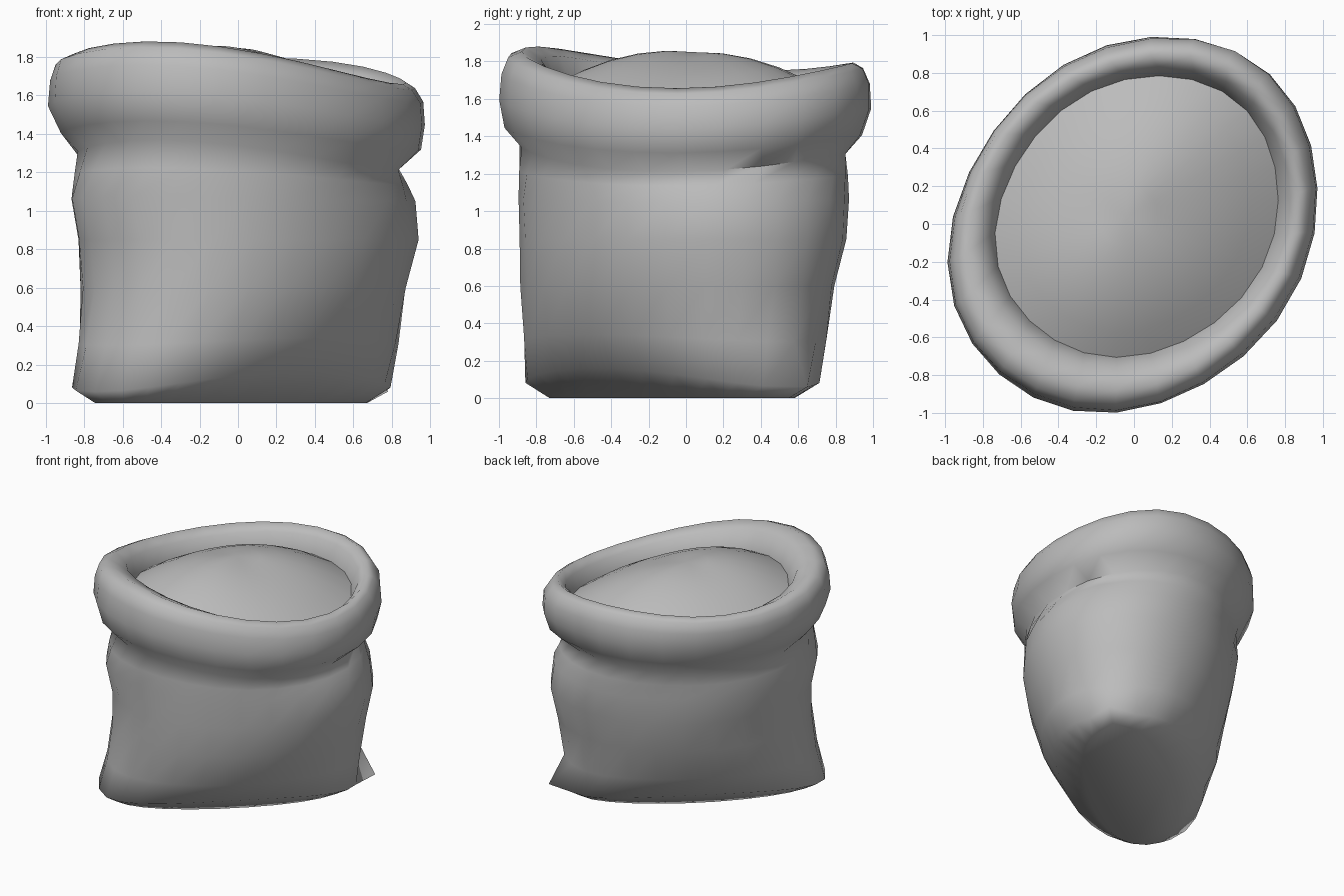
import bpy
import bmesh
from math import sin, cos, pi, radians, copysign

cube = bpy.data.objects.get("Cube")
if cube:
    bpy.data.objects.remove(cube, do_unlink=True)

SIDES = 26

cloth = bpy.data.materials.new("grey cloth")
cloth.use_nodes = True
cloth.diffuse_color = (0.5, 0.5, 0.5, 1)
cloth.node_tree.nodes["Principled BSDF"].inputs["Base Color"].default_value = (0.5, 0.5, 0.5, 1)


def sag(a):
    """Uneven height of the rolled rim around the sack."""
    return -0.058 * cos(a) - 0.028 * sin(a) - 0.052 * cos(2 * a) + 0.035 * sin(2 * a)


def ring(bm, z, long, short, cx, cy, turn, tilt, box=1.0, lift=0.0, spike=0.0):
    """One oval loop, turned and tilted; box squares its ends, lift raises its long sides."""
    verts = []
    turn = radians(turn)
    for i in range(SIDES):
        t = 2 * pi * i / SIDES
        dent = 1 + 0.005 * (sin(3 * t + 4 * z) + sin(5 * t - 7 * z))
        u = long * dent * cos(t) + (spike if i == 0 else 0)
        w = short * dent * copysign(abs(sin(t)) ** box, sin(t))
        x = cx + u * cos(turn) - w * sin(turn)
        y = cy + u * sin(turn) + w * cos(turn)
        verts.append(bm.verts.new((x, y, z + tilt * sag(t + turn) + lift * sin(t) ** 2)))
    return verts


def bridge(bm, a, b):
    for i in range(SIDES):
        j = (i + 1) % SIDES
        bm.faces.new((a[i], a[j], b[j], b[i]))


def finish(bm, name):
    mesh = bpy.data.meshes.new(name)
    bm.to_mesh(mesh)
    bm.free()
    mesh.materials.append(cloth)
    obj = bpy.data.objects.new(name, mesh)
    bpy.context.collection.objects.link(obj)
    bpy.ops.object.select_all(action="DESELECT")
    obj.select_set(True)
    bpy.context.view_layer.objects.active = obj
    bpy.ops.object.shade_smooth_by_angle(angle=radians(75))


# Sack: base, sagging body, neck, rolled rim and inner wall
# height, long radius, short radius, centre x, centre y, turn, tilt, box, lift
profile = [
    (0.00, 0.88, 0.33, -0.03, -0.08, 42, 0.0, 0.8, 0.0),
    (0.06, 0.96, 0.54, -0.03, -0.08, 42, 0.0, 0.8, 0.10),
    (0.30, 0.94, 0.65, 0.00, -0.06, 43, 0.0, 0.9, 0.04),
    (0.60, 0.945, 0.73, 0.03, -0.04, 44, 0.0, 1.0),
    (0.85, 0.97, 0.78, 0.05, -0.01, 43, 0.0, 1.0),
    (1.06, 0.98, 0.79, 0.02, -0.015, 43, 0.1, 1.0),
    (1.18, 0.95, 0.79, 0.01, -0.02, 48, 0.4, 1.0),
    (1.29, 0.92, 0.79, 0.00, -0.02, 53, 0.7, 1.0),
    (1.39, 1.03, 0.86, 0.02, -0.02, 49, 0.7, 1.0),
    (1.53, 1.07, 0.90, 0.00, -0.005, 48, 0.8, 1.0),
    (1.66, 1.06, 0.89, 0.00, 0.00, 48, 0.9, 1.0),
    (1.74, 1.02, 0.86, -0.01, 0.00, 48, 1.0, 1.0),
    (1.77, 0.95, 0.81, 0.00, 0.01, 47, 1.0, 1.0),
    (1.72, 0.86, 0.74, 0.02, 0.03, 45, 1.0, 1.0),
    (1.60, 0.80, 0.69, 0.02, 0.04, 44, 0.8, 1.0),
    (1.48, 0.78, 0.67, 0.02, 0.04, 44, 0.6, 1.0),
]
spikes = {0: 0.06, 1: 0.13}  # pinched seam corner at the base
bm = bmesh.new()
loops = [ring(bm, *row, spike=spikes.get(k, 0)) for k, row in enumerate(profile)]
for lower, upper in zip(loops, loops[1:]):
    bridge(bm, lower, upper)
bm.faces.new(reversed(loops[0]))
finish(bm, "sack")

# Contents: a low mound filling the mouth
bm = bmesh.new()
EDGE, PEAK = 1.59, 1.85
loops = []
for k in range(5):
    r = 1 - k / 5
    z = EDGE + (PEAK - EDGE) * (1 - r * r)
    loops.append(ring(bm, z, 0.82 * r, 0.71 * r, 0.02 - 0.06 * (1 - r), 0.04, 44, 0.8 * r))
for outer, inner in zip(loops, loops[1:]):
    bridge(bm, outer, inner)
top = bm.verts.new((-0.04, 0.04, PEAK))
for i in range(SIDES):
    bm.faces.new((loops[-1][i], loops[-1][(i + 1) % SIDES], top))
finish(bm, "contents")
